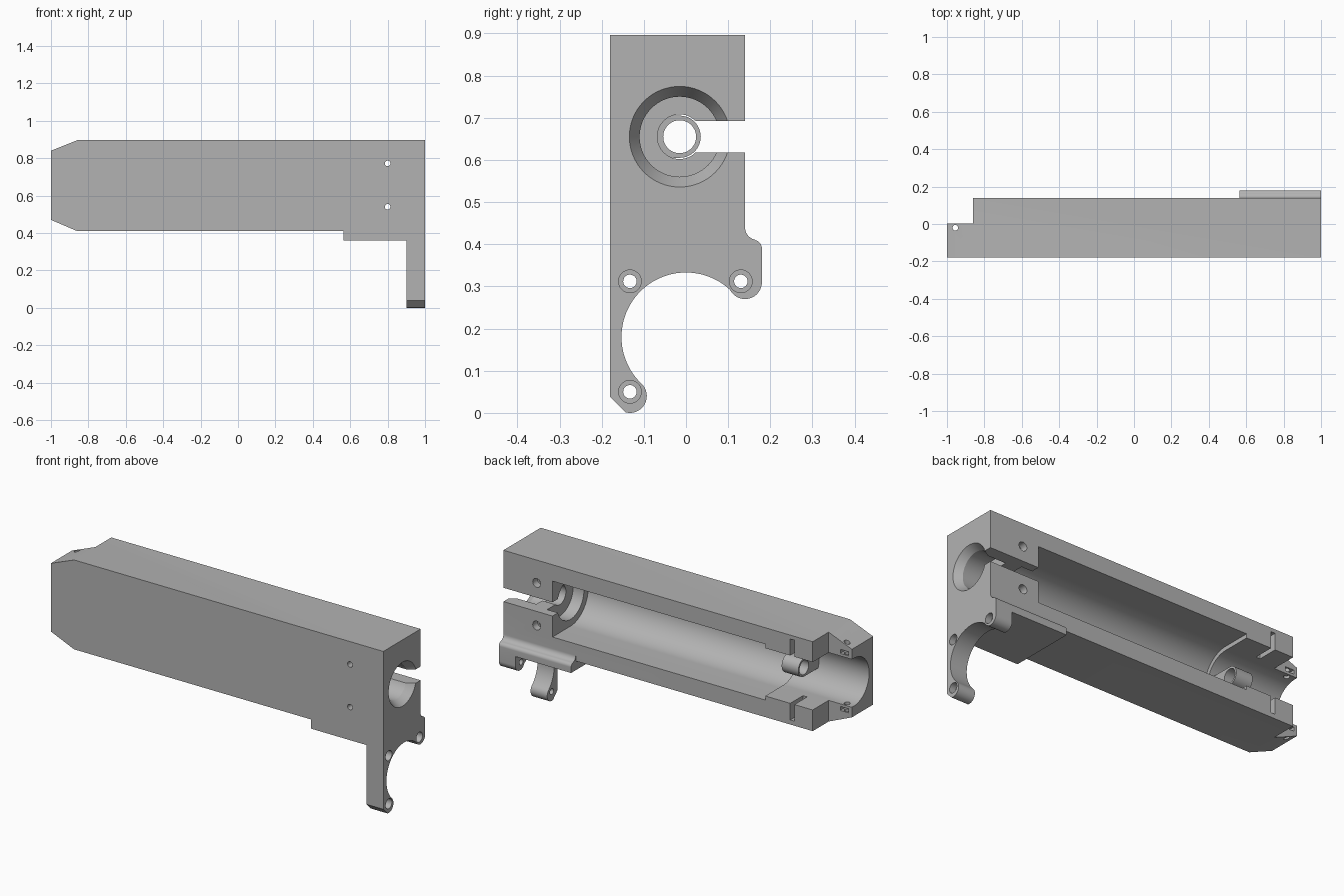
import bpy, bmesh, math
from mathutils import Vector

old = bpy.data.objects.get("Cube")
if old:
    bpy.data.objects.remove(old, do_unlink=True)

AY, AZ = -0.015, 0.655  # bore axis

grey = bpy.data.materials.new("plain grey")
grey.use_nodes = True
colour = (0.45, 0.45, 0.45, 1)
grey.diffuse_color = colour
grey.node_tree.nodes["Principled BSDF"].inputs["Base Color"].default_value = colour


def arc(cx, cy, r, a0, a1, n=24):
    angles = [math.radians(a0 + (a1 - a0) * i / n) for i in range(n + 1)]
    return [(cx + r * math.cos(a), cy + r * math.sin(a)) for a in angles]


def place(axis, p, t):
    u, v = p
    return {"x": Vector((t, u, v)), "y": Vector((u, t, v)), "z": Vector((u, v, t))}[axis]


def loft(name, axis, ring0, ring1, t0, t1):
    """Closed solid between two matching outlines."""
    bm = bmesh.new()
    a = [bm.verts.new(place(axis, p, t0)) for p in ring0]
    b = [bm.verts.new(place(axis, p, t1)) for p in ring1]
    bm.faces.new(a)
    bm.faces.new(b)
    n = len(a)
    for i in range(n):
        j = (i + 1) % n
        bm.faces.new((a[i], a[j], b[j], b[i]))
    bmesh.ops.recalc_face_normals(bm, faces=bm.faces)
    mesh = bpy.data.meshes.new(name)
    bm.to_mesh(mesh)
    bm.free()
    mesh.materials.append(grey)
    obj = bpy.data.objects.new(name, mesh)
    bpy.context.collection.objects.link(obj)
    return obj


def prism(name, axis, outline, t0, t1):
    return loft(name, axis, outline, outline, t0, t1)


def box(name, x, y, z):
    return prism(name, "x", [(y[0], z[0]), (y[1], z[0]), (y[1], z[1]), (y[0], z[1])], *x)


def rod(name, axis, u, v, r, t0, t1, r_end=None, n=48):
    first = arc(u, v, r, 0, 360, n)[:-1]
    last = arc(u, v, r_end or r, 0, 360, n)[:-1]
    return loft(name, axis, first, last, t0, t1)


def combine(obj, tool, operation="DIFFERENCE"):
    mod = obj.modifiers.new(tool.name, "BOOLEAN")
    mod.operation = operation
    mod.solver = "EXACT"
    mod.object = tool
    bpy.ops.object.select_all(action="DESELECT")
    bpy.context.view_layer.objects.active = obj
    obj.select_set(True)
    bpy.ops.object.modifier_apply(modifier=mod.name)
    bpy.data.objects.remove(tool, do_unlink=True)


# Housing: side outline with chamfered nose, step and leg
housing = prism("housing", "y", [
    (-1, 0.47), (-0.86, 0.41), (0.565, 0.41), (0.565, 0.36), (0.9, 0.36),
    (0.9, -0.1), (1, -0.1), (1, 0.896), (-0.86, 0.896), (-1, 0.84)], -0.3, 0.3)

# End profile: clamp arc, rounded lugs and filleted lip
end_profile = [(-0.18, 1.1), (-0.18, 0.038)]
end_profile += arc(-0.133, 0.04, 0.04, 255, 405)
end_profile += arc(0, 0.18, 0.153, 226, 47, 48)
end_profile += arc(0.14, 0.31, 0.04, 214, 360)
end_profile += arc(0.16, 0.39, 0.02, 0, 80, 8)
end_profile += arc(0.17, 0.44, 0.03, 260, 180, 10)
end_profile += [(0.14, 1.1)]
combine(housing, prism("end_profile", "x", end_profile, -1.3, 1.3), "INTERSECT")

# Lip only beside the clamp, and half-depth nose
combine(housing, box("lip_trim", (-1.3, 0.565), (0.14, 0.4), (0, 0.6)))
combine(housing, box("nose_trim", (-1.3, -0.86), (0.003, 0.4), (0, 1.2)))


# Long bore, open at the back
def trough(name, r, x0, x1):
    outline = arc(AY, AZ, r, 90, 270, 48) + [(0.3, AZ - r), (0.3, AZ + r)]
    return prism(name, "x", outline, x0, x1)


combine(housing, trough("main_bore", 0.152, -0.575, 0.705))
combine(housing, trough("nose_bore", 0.13, -1.2, -0.56))

# Inner support with an axial hole
support = [(-0.165, AZ - 0.05)] + arc(AY, AZ, 0.05, -90, 90) + [(-0.165, AZ + 0.05)]
combine(housing, prism("support", "x", support, -0.7, -0.6), "UNION")
combine(housing, rod("support_hole", "x", AY, AZ, 0.039, -0.8, -0.55))

# Stepped opening in the clamp end
combine(housing, rod("mouth_cone", "x", AY, AZ, 0.095, 0.96, 1.001, 0.12, 64))
combine(housing, rod("mouth_bore", "x", AY, AZ, 0.095, 0.85, 0.97, None, 64))
combine(housing, rod("shaft_hole", "x", AY, AZ, 0.053, 0.65, 0.9))
combine(housing, rod("inner_recess", "x", AY, AZ, 0.115, 0.65, 0.77, None, 64))
combine(housing, box("end_slot", (0.65, 1.1), (0, 0.3), (0.617, 0.692)))

# Retainer slots in the back faces
combine(housing, box("retainer_slot", (-0.75, -0.725), (0.03, 0.3), (0.435, 0.875)))

# Cross screws with wider back ends
for z in (0.54, 0.772):
    combine(housing, rod("cross_hole", "y", 0.8, z, 0.015, -0.3, 0.3, None, 24))
    combine(housing, rod("cross_head", "y", 0.8, z, 0.024, 0.1, 0.3, None, 24))

# Clamp screw holes with counterbores
for y, z in ((-0.133, 0.312), (0.13, 0.312), (-0.133, 0.05)):
    combine(housing, rod("clamp_hole", "x", y, z, 0.016, 0.8, 1.1, None, 24))
    combine(housing, rod("clamp_head", "x", y, z, 0.027, 0.965, 1.1, None, 32))

# Nose pin holes and nut pockets
combine(housing, rod("nose_hole", "z", -0.955, -0.02, 0.015, 0.3, 1, None, 24))
for side in (-1, 1):
    z = AZ + side * 0.155
    combine(housing, box("nut_pocket", (-0.98, -0.93), (-0.045, 0.1), (z - 0.011, z + 0.011)))

bpy.ops.object.select_all(action="DESELECT")
housing.select_set(True)
bpy.context.view_layer.objects.active = housing
bpy.ops.object.shade_smooth_by_angle(angle=math.radians(30))
